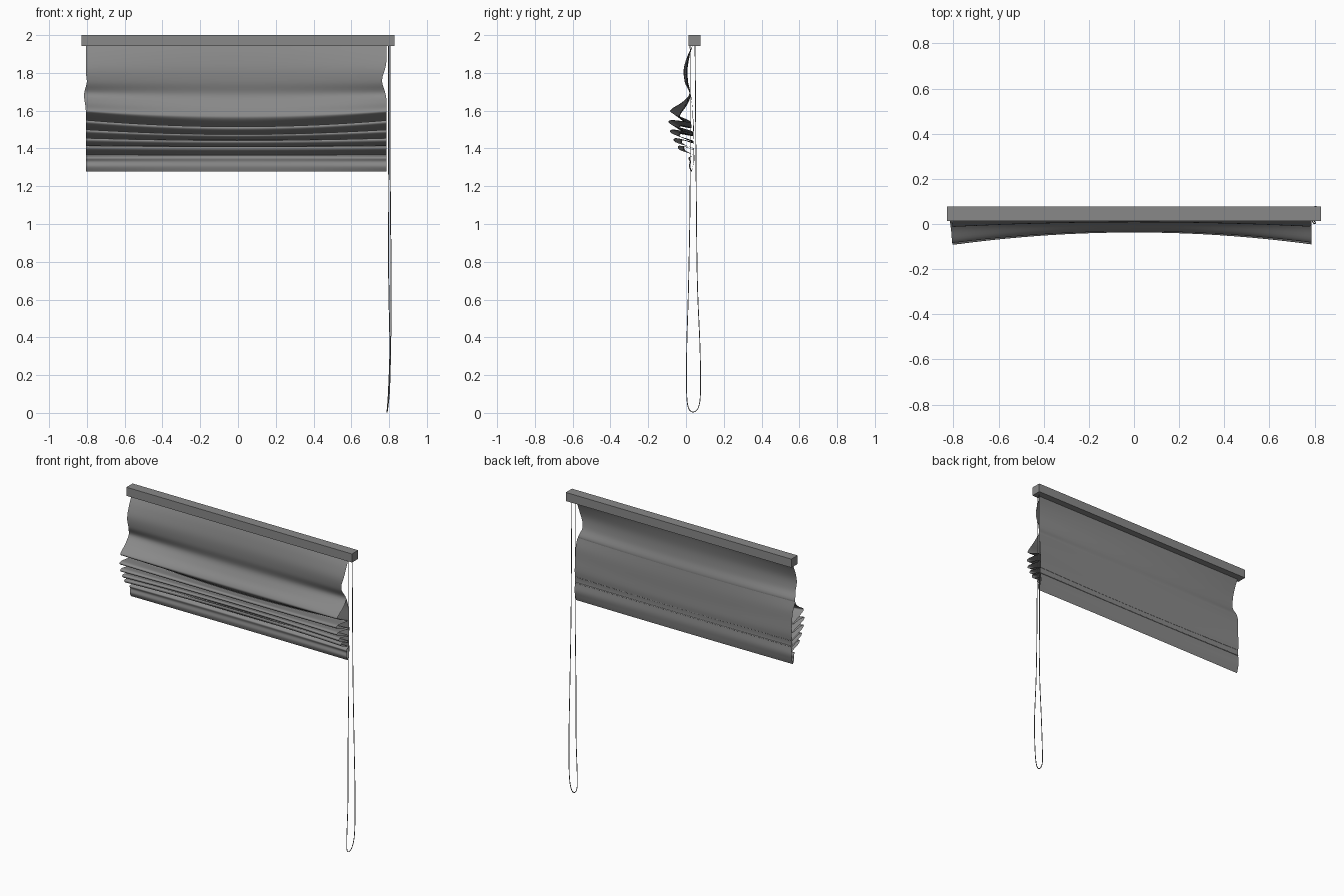
import bpy, bmesh, math
from mathutils import Vector

cube = bpy.data.objects.get("Cube")
if cube:
    bpy.data.objects.remove(cube, do_unlink=True)


def material(name, value):
    m = bpy.data.materials.new(name)
    m.use_nodes = True
    col = (value, value, value, 1)
    m.diffuse_color = col
    m.node_tree.nodes["Principled BSDF"].inputs["Base Color"].default_value = col
    return m


grey = material("warm grey", 0.25)


def finish(name, bm, smooth):
    me = bpy.data.meshes.new(name)
    bm.to_mesh(me)
    bm.free()
    ob = bpy.data.objects.new(name, me)
    bpy.context.collection.objects.link(ob)
    me.materials.append(grey)
    for p in me.polygons:
        p.use_smooth = smooth
    return ob


def spline(points, steps):
    """Catmull-Rom curve through the points."""
    pts = [Vector(p) for p in points]
    pts = [pts[0]] + pts + [pts[-1]]
    out = []
    for a, b, c, d in zip(pts, pts[1:], pts[2:], pts[3:]):
        for k in range(steps):
            t = k / steps
            out.append(0.5 * (2 * b + (c - a) * t + (2 * a - 5 * b + 4 * c - d) * t ** 2
                              + (3 * b - a - 3 * c + d) * t ** 3))
    return out + [pts[-1]]


def bump(z, centre, width):
    return math.exp(-((z - centre) / width) ** 2)


BACK = 0.035


def sheet(name, profile, steps, columns=48):
    """Sweep a (y, z) profile across the blind; folds flatten and sag mid-span."""
    bm = bmesh.new()
    rows = []
    for y, z in spline(profile, steps):
        left = 0.787 - 0.024 * bump(z, 1.76, 0.06)
        right = -0.805 - 0.010 * bump(z, 1.68, 0.05) + 0.006 * bump(z, 1.75, 0.03)
        row = []
        for i in range(columns + 1):
            x = right + (left - right) * i / columns
            u = min(1, abs(x) / 0.8)
            yy = BACK + (y - BACK) * (0.57 + 0.43 * u * u)
            sag = 0.035 * (1 - u * u) * bump(z, 1.56, 0.1)
            row.append(bm.verts.new((x, yy, z - sag)))
        rows.append(row)
    for a, b in zip(rows, rows[1:]):
        for i in range(columns):
            bm.faces.new((a[i], b[i], b[i + 1], a[i + 1]))
    return finish(name, bm, True)


# Headrail
bm = bmesh.new()
bmesh.ops.create_cube(bm, size=1)
bmesh.ops.scale(bm, vec=(1.656, 0.065, 0.057), verts=bm.verts)
bmesh.ops.translate(bm, vec=(0, 0.045, 1.9715), verts=bm.verts)
finish("headrail", bm, False)

# Front fabric: relaxed upper panel, stacked pleats fanning forward, flat hem
peaks = [(-0.075, 1.60), (-0.080, 1.54), (-0.073, 1.49), (-0.055, 1.445), (-0.035, 1.405)]
valleys = [(0.015, 1.545), (0.025, 1.49), (0.03, 1.44), (0.033, 1.40), (0.033, 1.365)]
profile = [(0.035, 1.945), (0.008, 1.89), (-0.012, 1.82), (-0.006, 1.75),
           (0.018, 1.69), (-0.02, 1.645)]
for (py, pz), (vy, vz) in zip(peaks, valleys):
    profile += [(py, pz + 0.010), (py, pz - 0.012), (vy, vz + 0.004), (vy, vz - 0.004)]
profile += [(0.012, 1.35), (0.02, 1.33), (0.015, 1.305), (0.028, 1.278)]
sheet("front_fabric", profile, 5)

# Back lining behind the pleats
sheet("back_lining", [(0.02, 1.69), (0.033, 1.63), (0.038, 1.56), (0.043, 1.48),
                      (0.038, 1.41), (0.045, 1.35), (0.038, 1.31), (0.028, 1.278)], 6)

# Pull cord: one thin continuous loop
path = [(0.797, 0.022, 1.95), (0.798, 0.022, 1.2), (0.798, 0.014, 0.7), (0.804, 0.004, 0.35),
        (0.797, 0.003, 0.12), (0.791, 0.012, 0.03), (0.789, 0.037, 0.005),
        (0.793, 0.066, 0.03), (0.802, 0.077, 0.12), (0.808, 0.074, 0.35),
        (0.811, 0.060, 0.7), (0.806, 0.054, 1.2), (0.805, 0.048, 1.95)]
pts = spline(path, 8)
bm = bmesh.new()
rings = []
for i, p in enumerate(pts):
    tangent = (pts[min(i + 1, len(pts) - 1)] - pts[max(i - 1, 0)]).normalized()
    side = Vector((1, 0, 0))
    side = (side - tangent * side.dot(tangent)).normalized()
    up = tangent.cross(side)
    rings.append([bm.verts.new(p + 0.0025 * (side * math.cos(a) + up * math.sin(a)))
                  for a in (k * math.tau / 6 for k in range(6))])
for a, b in zip(rings, rings[1:]):
    for k in range(6):
        bm.faces.new((a[k], a[(k + 1) % 6], b[(k + 1) % 6], b[k]))
finish("pull_cord", bm, True)
